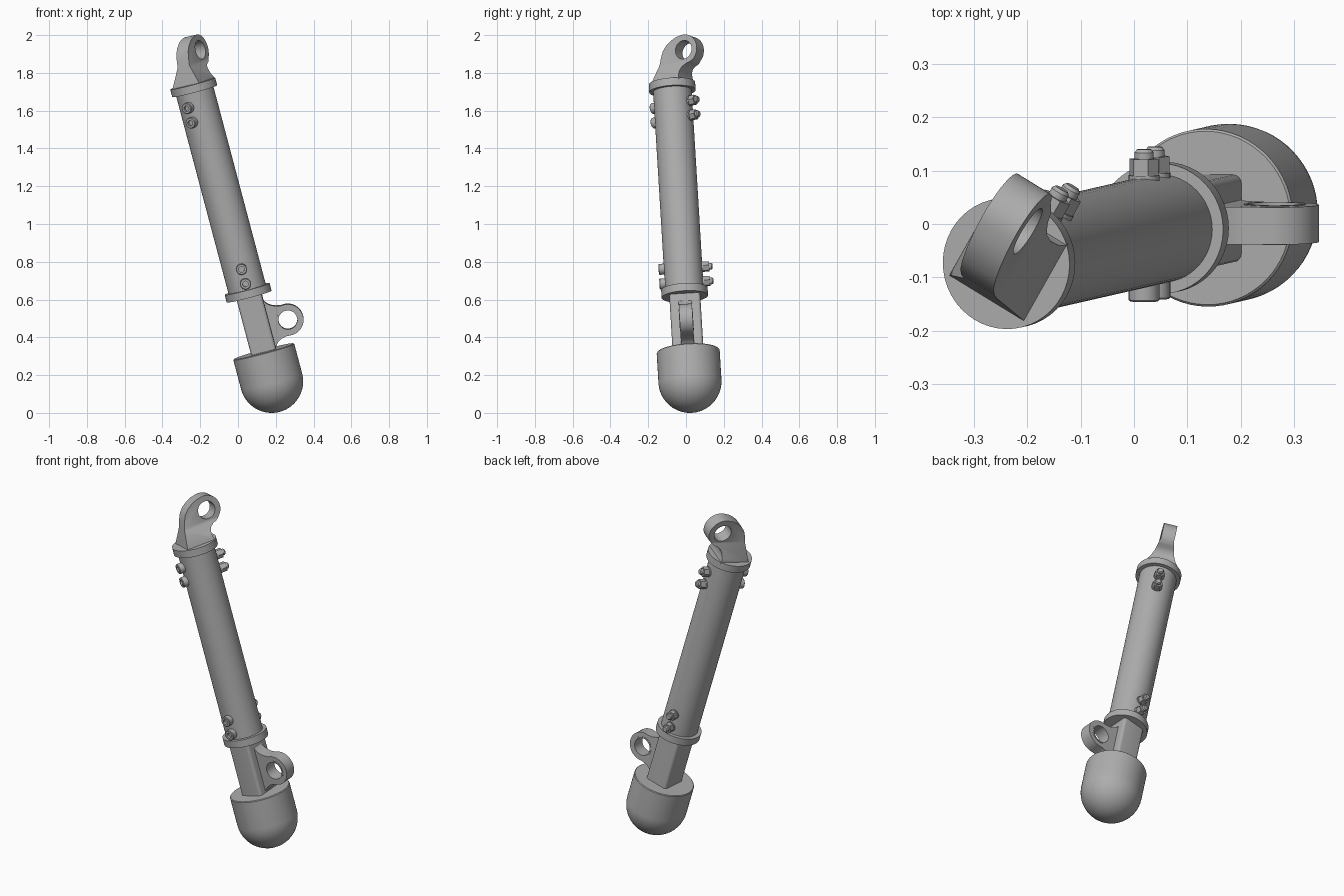
import bpy, bmesh
from math import radians, cos, sin
from mathutils import Matrix, Vector

if "Cube" in bpy.data.objects:
    bpy.data.objects.remove(bpy.data.objects["Cube"])

# One plain metal colour
GREY = (0.42, 0.42, 0.42, 1)
metal = bpy.data.materials.new("grey_metal")
metal.use_nodes = True
metal.diffuse_color = GREY
metal.node_tree.nodes["Principled BSDF"].inputs["Base Color"].default_value = GREY

# Leaning frame: origin in the rounded foot, z along the strut
up = Vector((-0.265, -0.0605, 1)).normalized()
side = (Vector((1, 0, 0)) - up * up.x).normalized()
back = up.cross(side)
FRAME = Matrix((side, back, up)).transposed().to_4x4()
FRAME.translation = (0.178, 0.021, 0.167)
UPPER = FRAME @ Matrix.Rotation(radians(-30), 4, 'Z')
QUARTER = Matrix.Rotation(radians(90), 4, 'Z')
STAND = Matrix.Rotation(radians(90), 4, 'X')


def add(name, bm, matrix):
    bmesh.ops.remove_doubles(bm, verts=bm.verts, dist=1e-5)
    bmesh.ops.recalc_face_normals(bm, faces=bm.faces)
    mesh = bpy.data.meshes.new(name)
    bm.to_mesh(mesh)
    bm.free()
    mesh.materials.append(metal)
    obj = bpy.data.objects.new(name, mesh)
    obj.matrix_world = matrix
    bpy.context.collection.objects.link(obj)
    smooth(obj)
    return obj


def smooth(obj):
    obj.data.shade_smooth()
    obj.data.set_sharp_from_angle(angle=radians(32))


def lathe(name, profile, matrix=FRAME, sides=48):
    """Revolve (radius, height) points about the z axis."""
    bm = bmesh.new()
    verts = [bm.verts.new((r, 0, z)) for r, z in profile]
    edges = [bm.edges.new(pair) for pair in zip(verts, verts[1:])]
    bmesh.ops.spin(bm, geom=verts + edges, cent=(0, 0, 0), axis=(0, 0, 1),
                   angle=radians(360), steps=sides)
    return add(name, bm, matrix)


def cylinder(name, radius, low, high, matrix=FRAME, sides=48):
    return lathe(name, [(0, low), (radius, low), (radius, high), (0, high)], matrix, sides)


def prism(name, outline, thickness, matrix):
    bm = bmesh.new()
    face = bm.faces.new([bm.verts.new((x, y, -thickness / 2)) for x, y in outline])
    moved = bmesh.ops.extrude_face_region(bm, geom=[face])["geom"]
    bmesh.ops.translate(bm, verts=[v for v in moved if isinstance(v, bmesh.types.BMVert)],
                        vec=(0, 0, thickness))
    return add(name, bm, matrix)


def cut(obj, tool, operation):
    mod = obj.modifiers.new("cut", 'BOOLEAN')
    mod.object, mod.operation, mod.solver = tool, operation, 'EXACT'
    graph = bpy.context.evaluated_depsgraph_get()
    mesh = bpy.data.meshes.new_from_object(obj.evaluated_get(graph))
    obj.modifiers.clear()
    obj.data = mesh
    bpy.data.objects.remove(tool)
    smooth(obj)


def arc(center, radius, start, end, steps=24):
    angles = [radians(start + (end - start) * i / steps) for i in range(steps + 1)]
    return [(center[0] + radius * cos(a), center[1] + radius * sin(a)) for a in angles]


def eye_hole(lug, name, center, plane):
    """Bore the lug and line it with a thin bushing."""
    place = plane @ Matrix.Translation((center[0], center[1], 0))
    cut(lug, cylinder("bore", 0.056, -0.2, 0.2, place), 'DIFFERENCE')
    half = 0.037
    lathe(name, [(0.05, -half), (0.058, -half), (0.058, half), (0.05, half), (0.05, -half)], place)


# Rounded foot
foot = [(p[0], p[1]) for p in arc((0, 0), 0.167, -90, 0, 16)]
lathe("foot", foot + [(0.167, 0.161), (0.163, 0.165), (0, 0.165)], sides=64)

# Square rod with eased corners
corners = []
for sx, sy, start in ((1, 1, 0), (-1, 1, 90), (-1, -1, 180), (1, -1, 270)):
    corners += arc((sx * 0.052, sy * 0.066), 0.016, start, start + 90, 4)
prism("rod", corners, 0.34, FRAME @ Matrix.Translation((0, 0, 0.32)))

# Tube and its collars
cylinder("tube", 0.102, 0.48, 1.62)
cylinder("lower_collar", 0.123, 0.465, 0.507)
cylinder("upper_collar", 0.123, 1.592, 1.634)

# Lower side lug
eye = (0.167, 0.295)
outline = [(0.04, 0.17), (0.068, 0.172), (0.085, 0.192), (0.11, 0.208), (0.14, 0.213)]
outline += arc(eye, 0.083, -90, 100)
outline += [(0.125, 0.382), (0.1, 0.392), (0.08, 0.407), (0.068, 0.425), (0.04, 0.43)]
plane = FRAME @ STAND
lower_lug = prism("lower_lug", outline, 0.07, plane)
eye_hole(lower_lug, "lower_bushing", eye, plane)

# Upper lug: offset eye with a flared foot
eye = (0.104, 1.793)
outline = [(-0.078, 1.625), (0.092, 1.625), (0.086, 1.655), (0.089, 1.68), (0.1, 1.7), (0.12, 1.713)]
outline += arc(eye, 0.082, -65, 100)
outline += [(0.06, 1.868), (0.03, 1.855), (0, 1.834), (-0.022, 1.808), (-0.036, 1.775), (-0.05, 1.725)]
plane = UPPER @ QUARTER @ STAND
upper_lug = prism("upper_lug", outline, 0.3, plane)
half = [(0.083, 1.62), (0.083, 1.637), (0.037, 1.735), (0.037, 1.95)]
flare = half + [(-x, z) for x, z in reversed(half)]
cut(upper_lug, prism("flare", flare, 0.8, UPPER @ STAND), 'INTERSECT')
eye_hole(upper_lug, "upper_bushing", eye, plane)

# Through bolts: socket head in front, nut and stud end behind
for label, frame, heights in (("lower", FRAME, (0.542, 0.622)), ("upper", UPPER, (1.44, 1.52))):
    for i, height in enumerate(heights):
        spot = frame @ Matrix.Translation((0, 0, height)) @ STAND
        name = f"{label}_bolt_{i + 1}"
        lathe(name + "_head", [(0, 0.09), (0.029, 0.09), (0.029, 0.127), (0.026, 0.13),
                               (0.015, 0.13), (0.015, 0.115), (0, 0.115)], spot, 24)
        cylinder(name + "_washer", 0.029, -0.107, -0.09, spot, 24)
        cylinder(name + "_nut", 0.028, -0.138, -0.1, spot, 6)
        lathe(name + "_stud", [(0, -0.156), (0.013, -0.156), (0.018, -0.15), (0.018, -0.1), (0, -0.1)], spot, 20)
